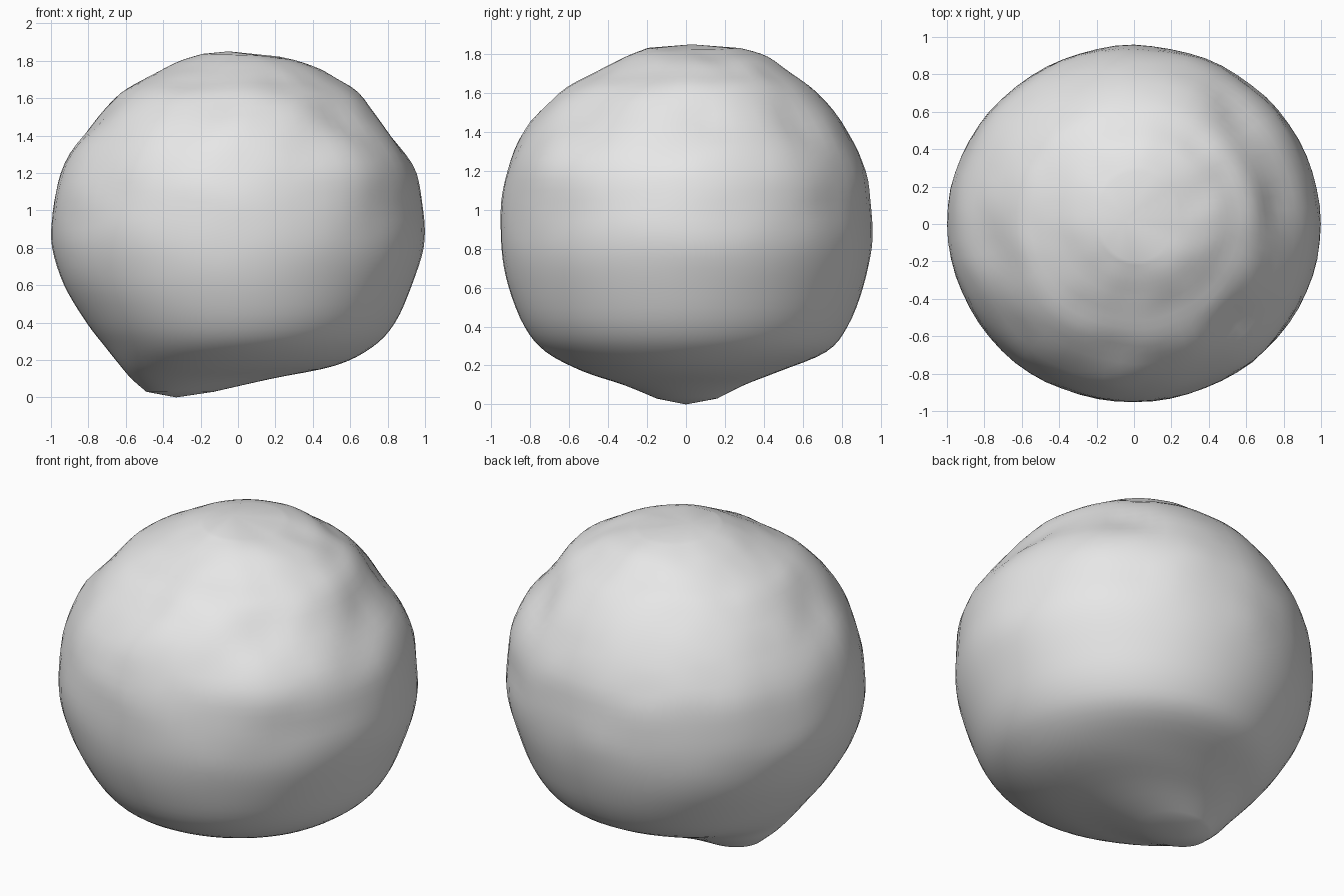
import bpy, bmesh, math
from mathutils import Vector, noise

cube = bpy.data.objects.get("Cube")
if cube:
    bpy.data.objects.remove(cube, do_unlink=True)

# Stone colour
stone = bpy.data.materials.new("pale_grey_stone")
stone.use_nodes = True
grey = (0.8, 0.8, 0.8, 1)
stone.diffuse_color = grey
stone.node_tree.nodes["Principled BSDF"].inputs["Base Color"].default_value = grey

# Height, then reach to -x, +x, -y and +y
SECTIONS = [
    (.03, -.49, -.13, -.15, .16),
    (.1, -.57, .18, -.32, .3),
    (.17, -.63, .52, -.53, .48),
    (.27, -.71, .72, -.72, .72),
    (.4, -.81, .84, -.83, .83),
    (.6, -.93, .93, -.91, .91),
    (.8, -.99, .99, -.95, .95),
    (1, -.99, .99, -.95, .95),
    (1.2, -.95, .96, -.92, .92),
    (1.4, -.83, .83, -.83, .83),
    (1.6, -.67, .68, -.66, .67),
    (1.7, -.52, .53, -.47, .54),
    (1.78, -.34, .4, -.32, .42),
    (1.83, -.19, .22, -.2, .28),
]
SIDES = 64
STEPS = 4
CENTRE = Vector((0, 0, .9))

# Position, radius and height of the worn hollows and swellings
LUMPS = [
    ((.55, -.55, 1.55), .17, -.04),
    ((.67, -.62, 1.3), .2, .025),
    ((.78, .1, 1.47), .14, -.025),
    ((-.76, -.1, 1.5), .16, -.025),
    ((-.1, -.66, 1.58), .14, -.02),
    ((.55, .6, 1.45), .15, -.025),
    ((.12, -.05, 1.83), .1, -.015),
]


def blend(a, b, c, d, t):
    """Smooth curve from b to c."""
    return tuple(q + .5 * t * (r - p + t * (2 * p - 5 * q + 4 * r - s
                 + t * (3 * (q - r) + s - p)))
                 for p, q, r, s in zip(a, b, c, d))


def worn(point):
    """Shift a point in or out to give an uneven surface."""
    p = Vector(point)
    out = (p - CENTRE).normalized()
    upper = min(max((p.z - .5) / .7, 0), 1)
    shift = upper * (.016 * noise.noise(p * 3) + .005 * noise.noise(p * 7))
    for spot, radius, height in LUMPS:
        shift += height * math.exp(-((p - Vector(spot)).length / radius) ** 2)
    return p + out * shift


# Smoothly interpolated cross-sections
rows = []
last = len(SECTIONS) - 1
for i in range(last):
    around = [SECTIONS[min(max(i + k, 0), last)] for k in (-1, 0, 1, 2)]
    rows += [blend(*around, s / STEPS) for s in range(STEPS)]
rows.append(SECTIONS[-1])

# Boulder body
bm = bmesh.new()
rings = []
for z, left, right, front, back in rows:
    ring = []
    for k in range(SIDES):
        a = math.tau * k / SIDES
        x = (left + right) / 2 + (right - left) / 2 * math.cos(a)
        y = (front + back) / 2 + (back - front) / 2 * math.sin(a)
        ring.append(bm.verts.new(worn((x, y, z))))
    rings.append(ring)
base = bm.verts.new((-.33, 0, 0))
crown = bm.verts.new((-.05, .03, 1.85))
for k in range(SIDES):
    n = (k + 1) % SIDES
    bm.faces.new((base, rings[0][n], rings[0][k]))
    bm.faces.new((crown, rings[-1][k], rings[-1][n]))
    for low, high in zip(rings, rings[1:]):
        bm.faces.new((low[k], low[n], high[n], high[k]))
bmesh.ops.recalc_face_normals(bm, faces=bm.faces)
mesh = bpy.data.meshes.new("boulder")
bm.to_mesh(mesh)
bm.free()
mesh.materials.append(stone)
boulder = bpy.data.objects.new("boulder", mesh)
bpy.context.collection.objects.link(boulder)

# Smooth shading
bpy.ops.object.select_all(action="DESELECT")
boulder.select_set(True)
bpy.context.view_layer.objects.active = boulder
bpy.ops.object.shade_smooth_by_angle(angle=math.radians(40))
